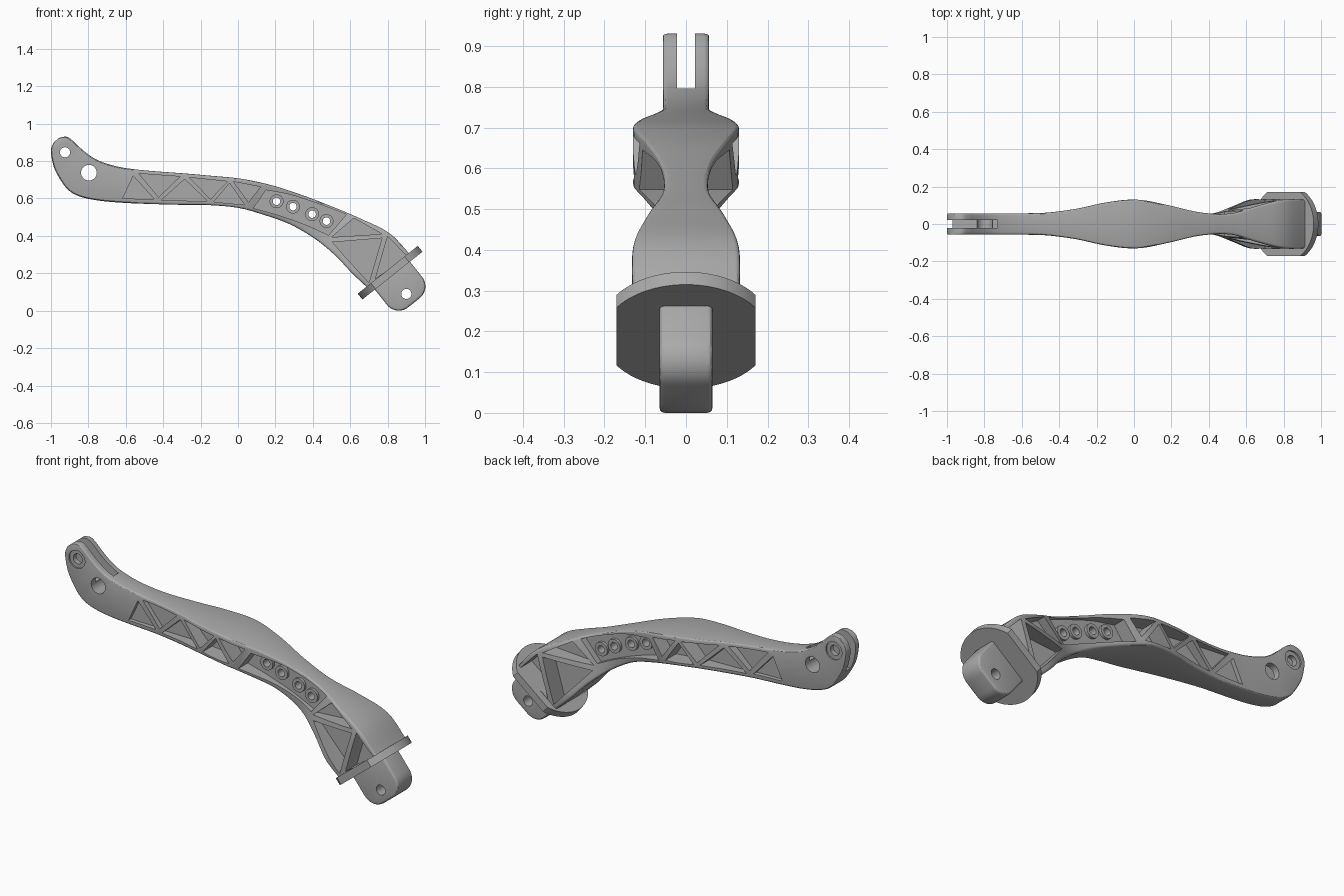
import bpy, bmesh, math
from mathutils import Vector, Matrix

if "Cube" in bpy.data.objects:
    bpy.data.objects.remove(bpy.data.objects["Cube"], do_unlink=True)

metal = bpy.data.materials.new("grey_metal")
metal.use_nodes = True
metal.diffuse_color = (0.4, 0.4, 0.4, 1)
metal.node_tree.nodes["Principled BSDF"].inputs["Base Color"].default_value = metal.diffuse_color


def make_object(name, bm):
    bmesh.ops.recalc_face_normals(bm, faces=bm.faces)
    mesh = bpy.data.meshes.new(name)
    bm.to_mesh(mesh)
    bm.free()
    mesh.materials.append(metal)
    obj = bpy.data.objects.new(name, mesh)
    bpy.context.collection.objects.link(obj)
    return obj


def activate(obj):
    bpy.ops.object.select_all(action="DESELECT")
    obj.select_set(True)
    bpy.context.view_layer.objects.active = obj


def cut(obj, cutter):
    activate(obj)
    mod = obj.modifiers.new("cut", "BOOLEAN")
    mod.operation, mod.solver, mod.object = "DIFFERENCE", "EXACT", cutter
    bpy.ops.object.modifier_apply(modifier=mod.name)


def spline(points, steps):
    """Smooth curve through points of any dimension."""
    pts = [Vector(p) for p in points]
    ext = [pts[0] * 2 - pts[1]] + pts + [pts[-1] * 2 - pts[-2]]
    out = []
    for a, b, c, d in zip(ext, ext[1:], ext[2:], ext[3:]):
        for i in range(steps):
            t = i / steps
            out.append(b + (c - a) * (t / 2) + (a * 2 - b * 5 + c * 4 - d) * (t * t / 2)
                       + (b * 3 - a - c * 3 + d) * (t ** 3 / 2))
    return out + [pts[-1]]


def prism(bm, outline, y0, y1):
    """Extrude an (x, z) outline along y."""
    rings = [[bm.verts.new((p[0], y, p[1])) for p in outline] for y in (y0, y1)]
    for ring in rings:
        bm.faces.new(ring)
    for i in range(len(outline)):
        j = (i + 1) % len(outline)
        bm.faces.new((rings[0][i], rings[0][j], rings[1][j], rings[1][i]))


def disc(centre, radius, sides=32):
    return [(centre[0] + radius * math.cos(k * math.tau / sides),
             centre[1] + radius * math.sin(k * math.tau / sides)) for k in range(sides)]


# Arm: bottom x, z, top x, z and half width at each station
stations = [
    (-.985, .90, -.955, .925, .057), (-1, .863, -.917, .93, .057),
    (-.995, .81, -.885, .91, .057), (-.975, .745, -.847, .874, .057),
    (-.917, .655, -.80, .835, .057), (-.85, .612, -.74, .80, .057),
    (-.74, .588, -.65, .772, .057), (-.6, .576, -.56, .757, .057),
    (-.45, .57, -.45, .746, .062), (-.3, .566, -.3, .735, .083),
    (-.15, .564, -.15, .722, .115), (0, .55, .02, .705, .13),
    (.13, .515, .19, .668, .1), (.275, .463, .36, .612, .062),
    (.41, .385, .52, .55, .056), (.52, .295, .66, .49, .095),
    (.61, .20, .81, .414, .13), (.695, .12, .93, .29, .13)]
corner = 0.012
bm = bmesh.new()
rings = []
for bx, bz, tx, tz, w in spline(stations, 5):
    low, high = Vector((bx, 0, bz)), Vector((tx, 0, tz))
    mid, up, half = (low + high) / 2, (high - low).normalized(), (high - low).length / 2
    ring = []
    for q, (sy, su) in enumerate([(1, 1), (-1, 1), (-1, -1), (1, -1)]):
        for k in range(4):
            ang = (q + k / 3) * math.pi / 2
            y = sy * (w - corner) + corner * math.cos(ang)
            u = su * (half - corner) + corner * math.sin(ang)
            ring.append(bm.verts.new(mid + up * u + Vector((0, y, 0))))
    rings.append(ring)
for r, s in zip(rings, rings[1:]):
    for i in range(len(r)):
        j = (i + 1) % len(r)
        bm.faces.new((r[i], r[j], s[j], s[i]))
bm.faces.new(rings[0])
bm.faces.new(rings[-1])
arm = make_object("arm", bm)

# Truss pockets on both sides, leaving a thin central web
web = 0.035
pockets = [
    [(-.617, .60), (-.56, .72), (-.447, .596)],
    [(-.53, .733), (-.31, .717), (-.425, .607)],
    [(-.41, .59), (-.286, .703), (-.163, .586)],
    [(-.26, .712), (-.056, .691), (-.147, .596)],
    [(-.13, .582), (-.045, .682), (.035, .566)],
    [(-.024, .69), (.12, .662), (.056, .58)],
    [(.62, .495), (.50, .393), (.77, .41)],
    [(.505, .366), (.77, .388), (.70, .15), (.58, .28)],
    [(.80, .397), (.905, .29), (.735, .172)],
    spline([(.15, .645), (.28, .62), (.42, .575), (.58, .515)], 4)
    + spline([(.484, .404), (.36, .46), (.22, .51), (.083, .548)], 4)]
end_pin, big_hole = (-.925, .847), (-.797, .738)
bosses = [(.206, .585), (.294, .556), (.396, .516), (.473, .479)]
bm = bmesh.new()
for side in (-1, 1):
    for outline in pockets:
        prism(bm, outline, side * web, side * 0.3)
    prism(bm, disc(end_pin, 0.048), side * 0.049, side * 0.3)
pocket_cutter = make_object("pocket_cutter", bm)

# Fork slot at the raised end
bm = bmesh.new()
prism(bm, [(-1.2, .735), (-.73, .735), (-.73, 1.1), (-1.2, 1.1)], -0.022, 0.022)
slot_cutter = make_object("slot_cutter", bm)

# Through holes
bm = bmesh.new()
for centre in bosses:
    prism(bm, disc(centre, 0.02), -0.4, 0.4)
prism(bm, disc(end_pin, 0.027), -0.4, 0.4)
prism(bm, disc(big_hole, 0.042), -0.4, 0.4)
prism(bm, disc((.90, .09), 0.027), -0.4, 0.4)
hole_cutter = make_object("hole_cutter", bm)

# Bosses inside the long pocket
bm = bmesh.new()
for centre in bosses:
    prism(bm, disc(centre, 0.037), -0.05, 0.05)
boss_rings = make_object("boss_rings", bm)

# Slanted frame of the end flange: u runs up the plate, n points outward
u, n = Vector((.78, 0, .62)).normalized(), Vector((.62, 0, -.78)).normalized()
frame = Matrix.Translation((.813, 0, .203)) @ Matrix((u, (0, 1, 0), n)).transposed().to_4x4()

# Flange: round plate with two flat sides
radius, flat, thick = 0.205, 0.17, 0.02
bm = bmesh.new()
span = math.asin(flat / radius)
rim = []
for turn in (0, math.pi):
    for k in range(25):
        a = turn - span + 2 * span * k / 24
        rim.append((radius * math.cos(a), radius * math.sin(a)))
base = bm.faces.new([bm.verts.new((a, b, -thick)) for a, b in rim])
top = bmesh.ops.extrude_face_region(bm, geom=[base])
bmesh.ops.translate(bm, vec=(0, 0, 2 * thick),
                    verts=[v for v in top["geom"] if isinstance(v, bmesh.types.BMVert)])
bm.transform(frame)
flange = make_object("end_flange", bm)

# Small screw holes near the flange rim
bm = bmesh.new()
for a in (-.18, .18):
    for b in (-.033, .033):
        bmesh.ops.create_cone(bm, cap_ends=True, segments=12, radius1=0.008, radius2=0.008,
                              depth=0.1, matrix=Matrix.Translation((a, b, 0)))
bm.transform(frame)
screw_cutter = make_object("screw_cutter", bm)

# Rounded mounting tab below the flange
wide, reach, bend = 0.12, 0.205, 0.08
outline = [(-wide, 0)]
for start, cu in ((math.pi, -wide + bend), (math.pi / 2, wide - bend)):
    for k in range(11):
        a = start - k / 10 * math.pi / 2
        outline.append((cu + bend * math.cos(a), reach - bend + bend * math.sin(a)))
outline.append((wide, 0))
bm = bmesh.new()
prism(bm, outline, -0.065, 0.065)
bm.transform(frame)
tab = make_object("mounting_tab", bm)
activate(tab)
bevel = tab.modifiers.new("soft_edges", "BEVEL")
bevel.width, bevel.segments, bevel.angle_limit = 0.012, 3, math.radians(40)
bpy.ops.object.modifier_apply(modifier=bevel.name)

for obj, cutters in ((arm, (pocket_cutter, slot_cutter, hole_cutter)),
                     (boss_rings, (hole_cutter,)), (tab, (hole_cutter,)),
                     (flange, (screw_cutter,))):
    for cutter in cutters:
        cut(obj, cutter)
    activate(obj)
    bpy.ops.object.shade_smooth_by_angle(angle=math.radians(30))
for cutter in (pocket_cutter, slot_cutter, hole_cutter, screw_cutter):
    bpy.data.objects.remove(cutter, do_unlink=True)
